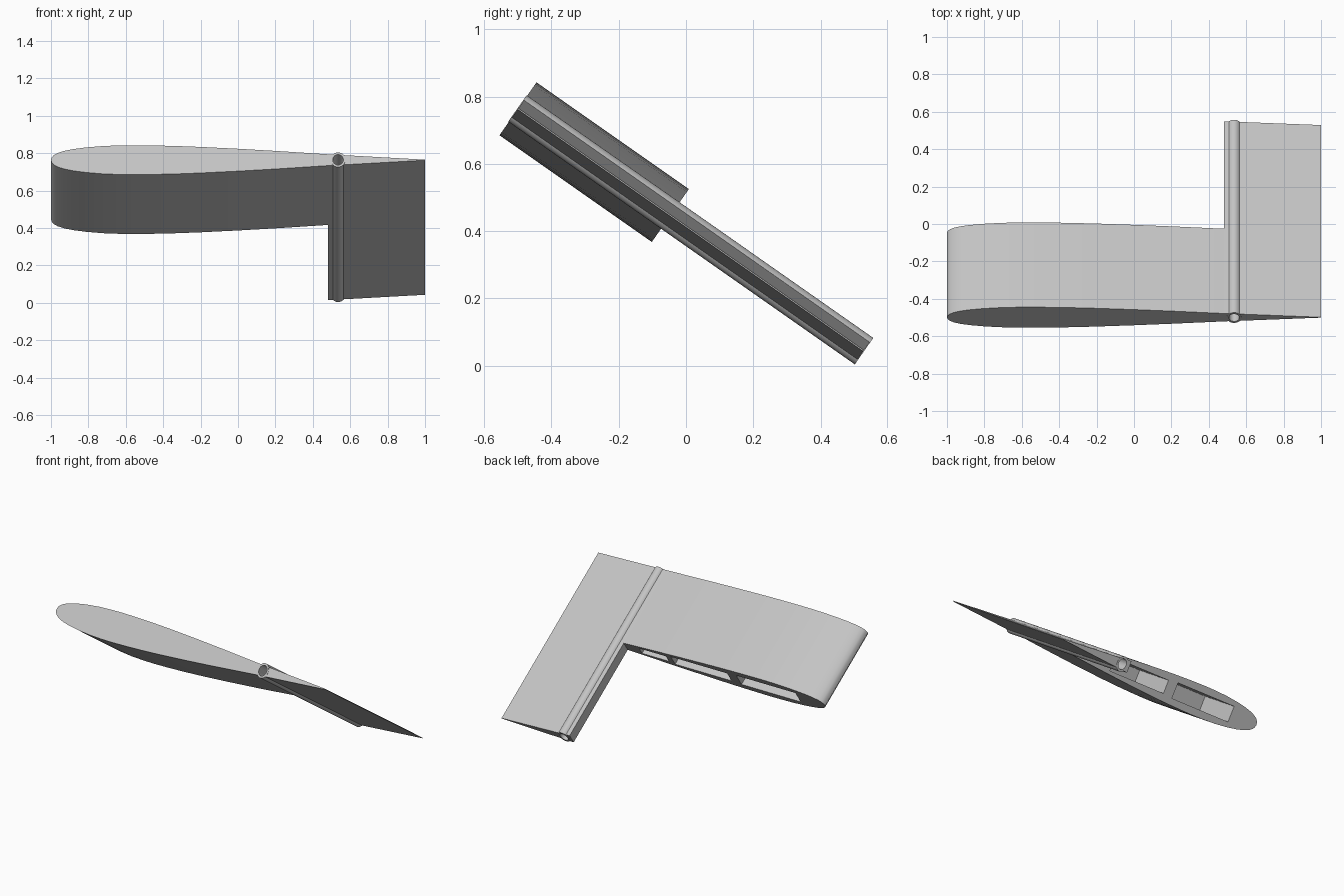
import bpy
import bmesh
import math
from mathutils import Matrix

cube = bpy.data.objects.get("Cube")
if cube:
    bpy.data.objects.remove(cube, do_unlink=True)

# Section plane is local x/z, the span runs along local y, pitched down
PLACE = Matrix.Translation((0, -0.4995, 0.7634)) @ Matrix.Rotation(math.radians(-35), 4, "X")
SPAN, BODY_SPAN, SPLIT = 1.254, 0.553, 0.48

grey = bpy.data.materials.new("light grey")
grey.use_nodes = True
grey.diffuse_color = (0.55, 0.55, 0.55, 1)
grey.node_tree.nodes["Principled BSDF"].inputs["Base Color"].default_value = grey.diffuse_color


def prism(name, outline, start, end):
    """Extrude a closed x/z outline along the span."""
    bm = bmesh.new()
    face = bm.faces.new([bm.verts.new((x, start, z)) for x, z in outline])
    new = bmesh.ops.extrude_face_region(bm, geom=[face])["geom"]
    verts = [v for v in new if isinstance(v, bmesh.types.BMVert)]
    bmesh.ops.translate(bm, verts=verts, vec=(0, end - start, 0))
    bmesh.ops.recalc_face_normals(bm, faces=bm.faces)
    mesh = bpy.data.meshes.new(name)
    bm.to_mesh(mesh)
    bm.free()
    mesh.materials.append(grey)
    obj = bpy.data.objects.new(name, mesh)
    bpy.context.collection.objects.link(obj)
    obj.matrix_world = PLACE
    return obj


def combine(target, tool, operation):
    """Apply a boolean and discard the tool."""
    bpy.context.view_layer.update()
    mod = target.modifiers.new("cut", "BOOLEAN")
    mod.object, mod.operation, mod.solver = tool, operation, "EXACT"
    select(target)
    bpy.ops.object.modifier_apply(modifier=mod.name)
    bpy.data.objects.remove(tool, do_unlink=True)


def select(obj):
    bpy.ops.object.select_all(action="DESELECT")
    obj.select_set(True)
    bpy.context.view_layer.objects.active = obj


def mirrored(upper):
    """Close a half outline by reflecting it below the chord."""
    return upper + [(x, -z) for x, z in reversed(upper) if z > 0]


def ellipse(cx, rx, rz, n=32):
    angles = [2 * math.pi * i / n for i in range(n)]
    return [(cx + rx * math.cos(a), rz * math.sin(a)) for a in angles]


def box(x0, x1, h):
    return [(x0, -h), (x1, -h), (x1, h), (x0, h)]


# Aerofoil body, from rounded nose to the hinge line
nose = [(-1, 0), (-0.995, 0.018), (-0.985, 0.031), (-0.965, 0.045), (-0.93, 0.059),
        (-0.88, 0.071), (-0.81, 0.082), (-0.72, 0.091), (-0.63, 0.095), (-0.55, 0.096),
        (-0.45, 0.0945), (-0.33, 0.091), (-0.2, 0.085), (0, 0.073), (0.2, 0.059)]
body = prism("wing_body", mirrored(nose + [(SPLIT, 0.037)]), 0, BODY_SPAN)

# Lightening pockets in the exposed end of the body
for x0, x1, h in ((-0.8, -0.36, 0.05), (-0.29, 0.13, 0.042), (0.17, 0.37, 0.028)):
    pocket = prism("pocket", box(x0, x1, h), BODY_SPAN - 0.33, BODY_SPAN + 0.1)
    combine(body, pocket, "DIFFERENCE")

# Long trailing flap with its hollow hinge tube
flap = prism("trailing_flap", mirrored([(SPLIT, 0.037), (1, 0.002)]), 0, SPAN)
combine(flap, prism("tube", ellipse(0.535, 0.039, 0.048), -0.002, SPAN + 0.002), "UNION")
combine(flap, prism("bore", ellipse(0.535, 0.028, 0.034), -0.1, SPAN + 0.1), "DIFFERENCE")

for part in (body, flap):
    select(part)
    bpy.ops.object.shade_smooth_by_angle(angle=math.radians(25))
